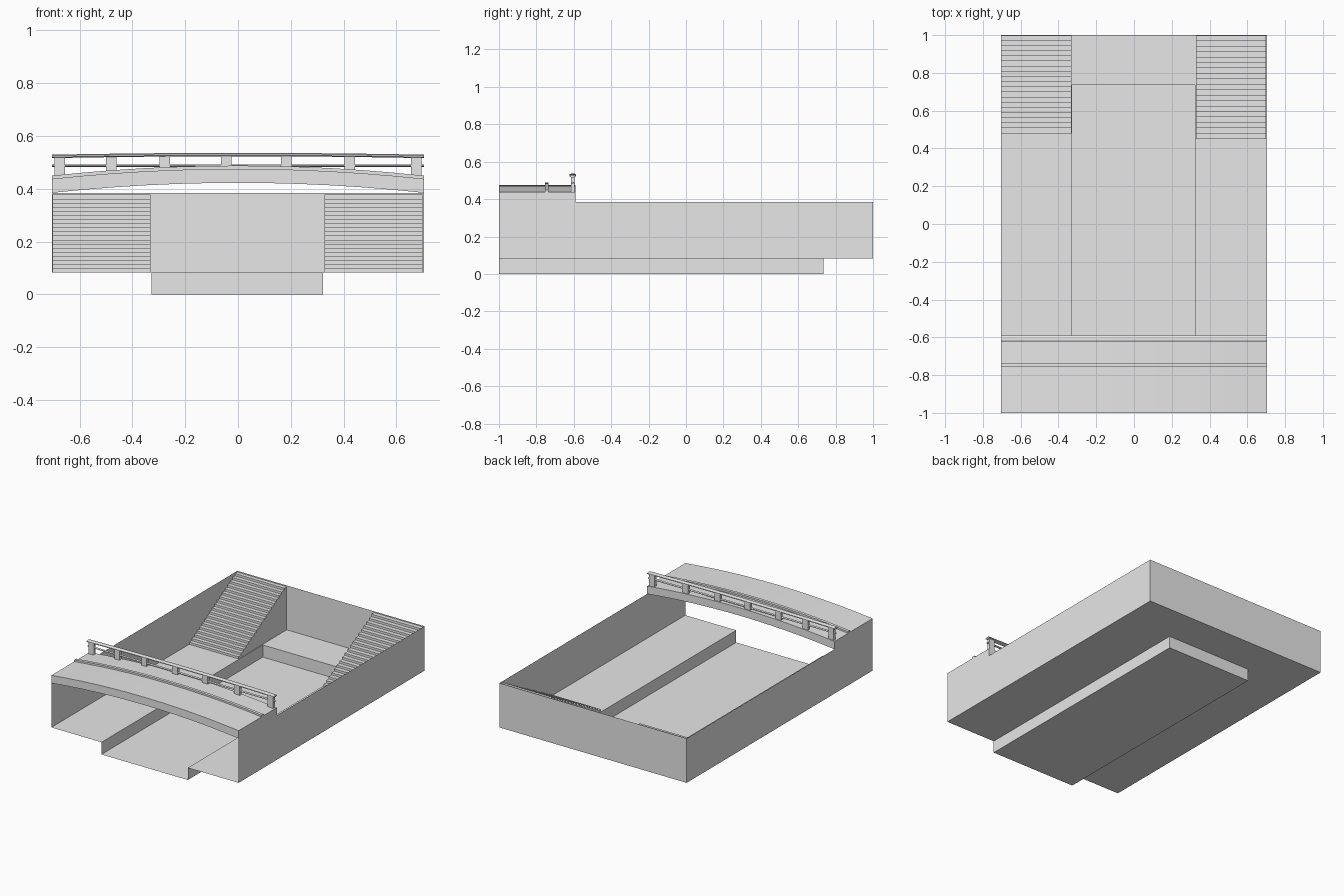
import bpy
import bmesh
import math

cube = bpy.data.objects.get("Cube")
if cube:
    bpy.data.objects.remove(cube)

# One plain grey for the whole model
grey = bpy.data.materials.new("plain_grey")
grey.use_nodes = True
grey.diffuse_color = (0.8, 0.8, 0.8, 1)
grey.node_tree.nodes["Principled BSDF"].inputs["Base Color"].default_value = (0.8, 0.8, 0.8, 1)

HALF = 0.705            # half width of the basin
FLOOR, RIM = 0.083, 0.385
CH_L, CH_R, CH_END = 0.322, -0.328, 0.735   # sides and back end of the channel


def finish(name, bm, recalc=True):
    if recalc:
        bmesh.ops.recalc_face_normals(bm, faces=bm.faces)
    mesh = bpy.data.meshes.new(name)
    bm.to_mesh(mesh)
    bm.free()
    mesh.materials.append(grey)
    obj = bpy.data.objects.new(name, mesh)
    bpy.context.collection.objects.link(obj)
    return obj


def sheet(name, corners):
    bm = bmesh.new()
    bm.faces.new([bm.verts.new(c) for c in corners])
    return finish(name, bm, False)


def sweep(name, profile, x0, x1, rise=0.0, steps=1):
    """Carry a closed (y, z) profile along x, lifted into an arch."""
    bm = bmesh.new()
    rings = []
    for i in range(steps + 1):
        x = x0 + (x1 - x0) * i / steps
        lift = rise * (1 - (x / HALF) ** 2)
        rings.append([bm.verts.new((x, y, z + lift)) for y, z in profile])
    n = len(profile)
    for a, b in zip(rings, rings[1:]):
        for j in range(n):
            k = (j + 1) % n
            bm.faces.new((a[j], a[k], b[k], b[j]))
    bm.faces.new(rings[0])
    bm.faces.new(rings[-1])
    return finish(name, bm)


def rect(y0, y1, z0, z1):
    return [(y0, z0), (y1, z0), (y1, z1), (y0, z1)]


def oval(y, z, ry, rz, n=8):
    angles = [math.tau * (i + 0.5) / n for i in range(n)]
    return [(y + ry * math.cos(a), z + rz * math.sin(a)) for a in angles]


def level(name, x0, x1, y0, y1, z):
    return sheet(name, [(x0, y0, z), (x1, y0, z), (x1, y1, z), (x0, y1, z)])


def side_wall(name, x, y0, y1, z0, z1):
    return sheet(name, [(x, y0, z0), (x, y1, z0), (x, y1, z1), (x, y0, z1)])


def cross_wall(name, x0, x1, y, z0, z1):
    return sheet(name, [(x0, y, z0), (x1, y, z0), (x1, y, z1), (x0, y, z1)])


# Basin walls and raised walkways
side_wall("left_wall", HALF, -1, 1, FLOOR, RIM)
side_wall("right_wall", -HALF, -1, 1, FLOOR, RIM)
cross_wall("back_wall", -HALF, HALF, 1, FLOOR, RIM)
level("left_walkway", CH_L, HALF, -1, 1, FLOOR)
level("right_walkway", -HALF, CH_R, -1, 1, FLOOR)
level("back_walkway", CH_R, CH_L, CH_END, 1, FLOOR)

# Sunken channel, open at the front
level("channel_bed", CH_R, CH_L, -1, CH_END, 0)
side_wall("channel_left_side", CH_L, -1, CH_END, 0, FLOOR)
side_wall("channel_right_side", CH_R, -1, CH_END, 0, FLOOR)
cross_wall("channel_back_end", CH_R, CH_L, CH_END, 0, FLOOR)


# Stairs climbing to the back wall
def stairs(name, x0, x1, y0, count=19, top=0.378):
    y1 = 0.998
    run, riser = (y1 - y0) / count, (top - FLOOR) / count
    profile = [(y1, FLOOR + 0.001), (y0, FLOOR + 0.001)]
    for i in range(count):
        z = FLOOR + riser * (i + 1)
        profile += [(y0 + run * i, z), (y0 + run * (i + 1), z)]
    return sweep(name, profile, x0, x1)


stairs("right_stairs", -0.703, -0.332, 0.48)
stairs("left_stairs", 0.327, 0.699, 0.45)

# Arched bridge deck with a low kerb
ARCH = 0.038
sweep("bridge_deck", rect(-1, -0.59, RIM, 0.438), -HALF, HALF, ARCH, 12)
sweep("bridge_kerb", rect(-0.755, -0.735, 0.43, 0.45), -HALF, HALF, ARCH, 12)

# Railing along the inner edge of the bridge
RAIL_Y = -0.606
sweep("top_rail", oval(RAIL_Y, 0.523, 0.018, 0.007), -HALF, HALF, 0.007, 12)
sweep("middle_rail", oval(RAIL_Y, 0.488, 0.009, 0.005), -HALF, HALF)
for i, x in enumerate((-0.675, -0.48, -0.277, -0.045, 0.182, 0.423, 0.675)):
    base = 0.43 + ARCH * (1 - (x / HALF) ** 2)
    sweep(f"rail_post_{i + 1}", rect(RAIL_Y - 0.01, RAIL_Y + 0.01, base, 0.524),
          x - 0.02, x + 0.02)
